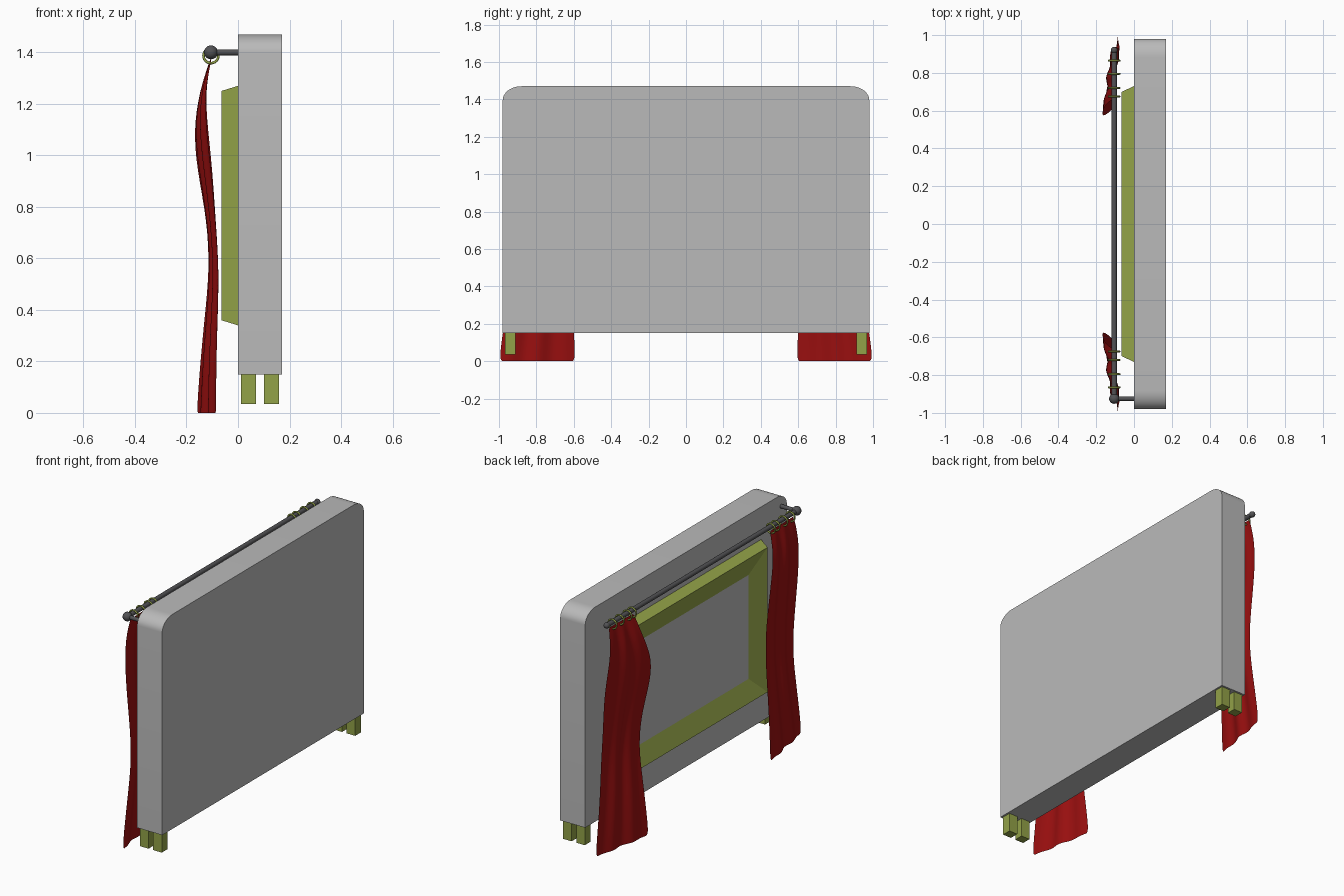
import bpy, bmesh, math
from mathutils import Matrix, Vector

cube = bpy.data.objects.get("Cube")
if cube:
    bpy.data.objects.remove(cube, do_unlink=True)


def material(name, rgb):
    m = bpy.data.materials.new(name)
    m.use_nodes = True
    m.diffuse_color = (*rgb, 1)
    m.node_tree.nodes["Principled BSDF"].inputs["Base Color"].default_value = (*rgb, 1)
    return m


GREY = material("panel_grey", (0.49, 0.49, 0.49))
OLIVE = material("olive_trim", (0.29, 0.36, 0.065))
RED = material("curtain_red", (0.33, 0.005, 0.005))
DARK = material("rod_dark_grey", (0.085, 0.085, 0.09))


def finish(name, bm, mat, smooth=False):
    bmesh.ops.recalc_face_normals(bm, faces=bm.faces)
    mesh = bpy.data.meshes.new(name)
    bm.to_mesh(mesh)
    bm.free()
    mesh.materials.append(mat)
    ob = bpy.data.objects.new(name, mesh)
    bpy.context.collection.objects.link(ob)
    if smooth:
        bpy.ops.object.select_all(action='DESELECT')
        ob.select_set(True)
        bpy.context.view_layer.objects.active = ob
        bpy.ops.object.shade_smooth_by_angle(angle=math.radians(35))
    return ob


def box(name, lo, hi, mat):
    lo, hi = Vector(lo), Vector(hi)
    bm = bmesh.new()
    bmesh.ops.create_cube(bm, size=1, matrix=Matrix.Translation((lo + hi) / 2)
                          @ Matrix.Diagonal((*(hi - lo), 1)))
    return finish(name, bm, mat)


def cylinder(name, a, b, r, mat):
    a, b = Vector(a), Vector(b)
    turn = (b - a).to_track_quat('Z', 'Y').to_matrix().to_4x4()
    bm = bmesh.new()
    bmesh.ops.create_cone(bm, cap_ends=True, segments=24, radius1=r, radius2=r,
                          depth=(b - a).length,
                          matrix=Matrix.Translation((a + b) / 2) @ turn)
    return finish(name, bm, mat, True)


# Wall panel: outline with two rounded top corners, extruded in x
STEPS = 10
outline = [(-0.98, 0.15), (0.98, 0.15)]
for i in range(STEPS + 1):
    t = math.pi / 2 * i / STEPS
    outline.append((0.88 + 0.1 * math.cos(t), 1.395 + 0.075 * math.sin(t)))
outline += [(-y, z) for y, z in reversed(outline[2:])]
bm = bmesh.new()
face = bm.faces.new([bm.verts.new((0, y, z)) for y, z in outline])
extruded = bmesh.ops.extrude_face_region(bm, geom=[face])["geom"]
bmesh.ops.translate(bm, vec=(0.17, 0, 0),
                    verts=[v for v in extruded if isinstance(v, bmesh.types.BMVert)])
finish("wall_panel", bm, GREY, True)

# Window frame: nested rectangles bridged into a ridge-shaped border
rings = []
bm = bmesh.new()
for x, hy, z0, z1 in [(0, 0.73, 0.34, 1.27), (-0.065, 0.70, 0.36, 1.25),
                      (-0.02, 0.58, 0.475, 1.115)]:
    corners = [(-hy, z0), (hy, z0), (hy, z1), (-hy, z1)]
    rings.append([bm.verts.new((x, y, z)) for y, z in corners])
for a, b in zip(rings, rings[1:]):
    for i in range(4):
        j = (i + 1) % 4
        bm.faces.new((a[i], a[j], b[j], b[i]))
finish("window_frame", bm, OLIVE)
box("window_pane", (-0.02, -0.58, 0.475), (0.005, 0.58, 1.115), GREY)

# Feet in pairs at both ends
for side, y in (("left", 0.94), ("right", -0.94)):
    for n, x in enumerate((0.04, 0.13)):
        box(f"foot_{side}_{n + 1}", (x - 0.029, y - 0.028, 0.035),
            (x + 0.029, y + 0.028, 0.16), OLIVE)

# Curtain rod, its bracket and end knobs
RX, RZ = -0.105, 1.40
cylinder("curtain_rod", (RX, -0.93, RZ), (RX, 0.92, RZ), 0.014, DARK)
cylinder("rod_bracket", (RX, -0.925, RZ), (0.01, -0.925, RZ), 0.012, DARK)
for name, y, r in (("bracket_knob", -0.925, 0.027), ("end_knob", 0.92, 0.018)):
    bm = bmesh.new()
    bmesh.ops.create_uvsphere(bm, u_segments=20, v_segments=12, radius=r,
                              matrix=Matrix.Translation((RX, y, RZ)))
    finish(name, bm, DARK, True)

# Curtain rings around the rod
for side, s in (("far", 1), ("near", -1)):
    for n, y in enumerate((0.675, 0.72, 0.795, 0.865)):
        bpy.ops.mesh.primitive_torus_add(major_segments=24, minor_segments=8,
                                         major_radius=0.029, minor_radius=0.005,
                                         location=(RX, s * y, 1.387),
                                         rotation=(math.pi / 2, 0, 0))
        ring = bpy.context.object
        ring.name = f"curtain_ring_{side}_{n + 1}"
        ring.data.materials.append(OLIVE)
        bpy.ops.object.shade_smooth_by_angle(angle=math.radians(60))

# Curtain rows: height, inner y, outer y, inner x, outer x
ROWS = [(1.375, 0.66, 0.90, -0.107, -0.103),
        (1.25, 0.64, 0.91, -0.150, -0.128),
        (1.10, 0.58, 0.93, -0.172, -0.117),
        (0.95, 0.57, 0.94, -0.160, -0.100),
        (0.75, 0.60, 0.93, -0.120, -0.087),
        (0.55, 0.62, 0.93, -0.110, -0.073),
        (0.35, 0.61, 0.95, -0.132, -0.080),
        (0.15, 0.60, 0.98, -0.150, -0.085),
        (0.00, 0.59, 1.00, -0.160, -0.085)]
COLS = 16
for side, s in (("far", 1), ("near", -1)):
    bm = bmesh.new()
    grid = []
    for z, y_in, y_out, x_in, x_out in ROWS:
        line = []
        for i in range(COLS + 1):
            u = i / COLS
            fold = 0.010 * math.sin(u * 5 * math.pi + 2 * z) * math.sin(math.pi * u)
            fold *= min(1, (1.40 - z) * 5)
            line.append(bm.verts.new((x_in + (x_out - x_in) * u + fold,
                                      s * (y_in + (y_out - y_in) * u), z)))
        grid.append(line)
    for a, b in zip(grid, grid[1:]):
        for i in range(COLS):
            bm.faces.new((a[i], a[i + 1], b[i + 1], b[i]))
    curtain = finish(f"curtain_{side}", bm, RED, True)
    sub = curtain.modifiers.new("soft_folds", 'SUBSURF')
    sub.levels = sub.render_levels = 2
